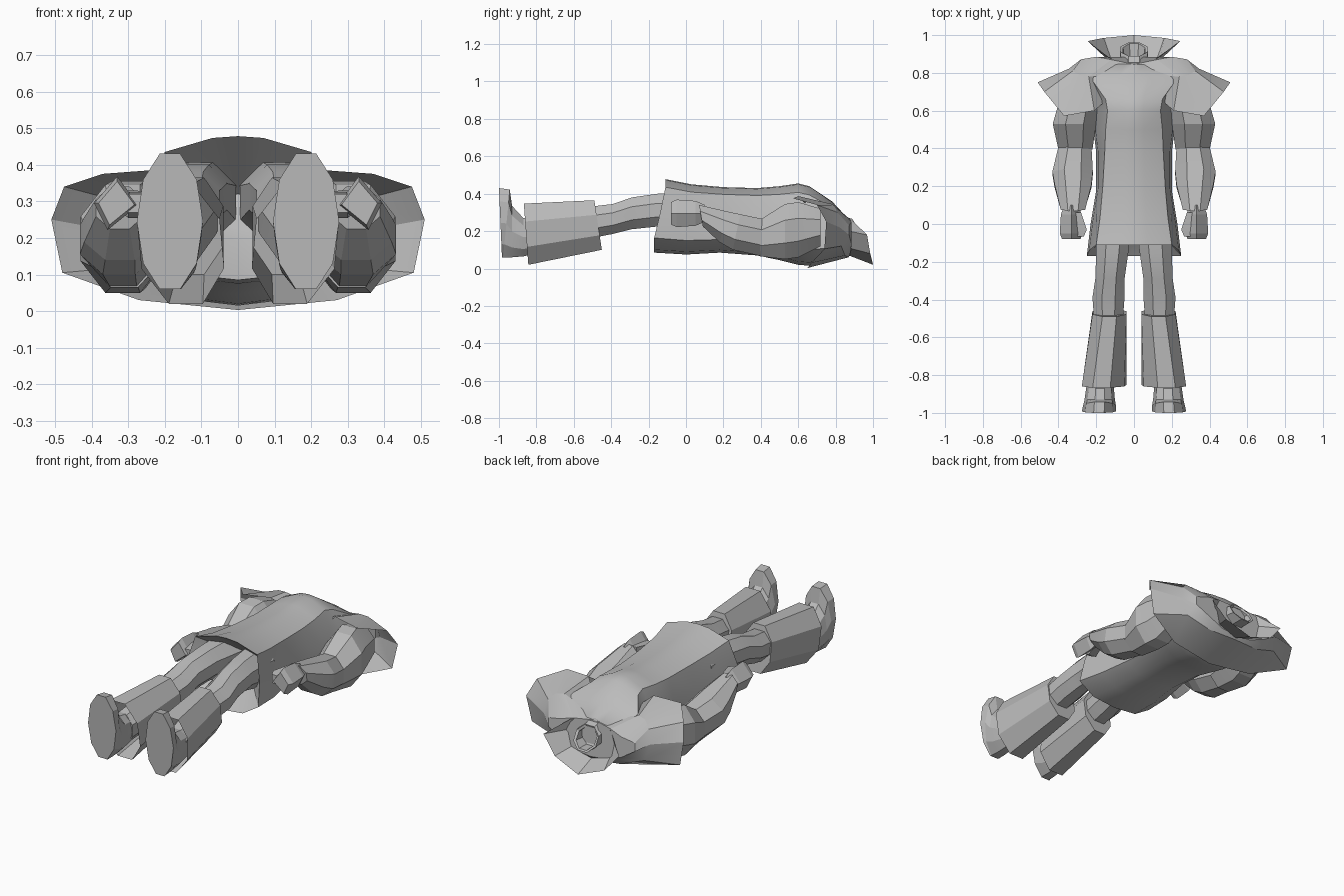
import bpy
import bmesh
from math import cos, sin, pi, radians
from mathutils import Vector

start_cube = bpy.data.objects.get("Cube")
if start_cube:
    bpy.data.objects.remove(start_cube, do_unlink=True)

grey = bpy.data.materials.new("plain grey")
grey.use_nodes = True
colour = (0.5, 0.5, 0.5, 1)
grey.diffuse_color = colour
grey.node_tree.nodes["Principled BSDF"].inputs["Base Color"].default_value = colour


def loft(name, rings, closed=True, cap_first=False, cap_last=False, mirror=False, smooth=25):
    """Skin a list of equal-length rings; optionally cap the ends and mirror in x."""
    bm = bmesh.new()
    rows = [[bm.verts.new(p) for p in ring] for ring in rings]
    count = len(rows[0])
    for a, b in zip(rows, rows[1:]):
        for i in range(count if closed else count - 1):
            j = (i + 1) % count
            bm.faces.new((a[i], a[j], b[j], b[i]))
    if cap_first:
        bm.faces.new(rows[0])
    if cap_last:
        bm.faces.new(rows[-1])
    bmesh.ops.recalc_face_normals(bm, faces=bm.faces)
    mesh = bpy.data.meshes.new(name)
    bm.to_mesh(mesh)
    bm.free()
    mesh.materials.append(grey)
    obj = bpy.data.objects.new(name, mesh)
    bpy.context.collection.objects.link(obj)
    if mirror:
        obj.modifiers.new("other side", 'MIRROR').use_mirror_merge = False
    bpy.ops.object.select_all(action='DESELECT')
    obj.select_set(True)
    bpy.context.view_layer.objects.active = obj
    bpy.ops.object.shade_smooth_by_angle(angle=radians(smooth))
    return obj


def section(y, x_min, x_max, z_min, z_max, sides=8, tilt=0.0, turn=0.0, skew=0.0):
    """Flat-sided polygon filling a box in x and z; tilt shifts y and skew shifts x with height."""
    cx, cz = (x_min + x_max) / 2, (z_min + z_max) / 2
    grow = 1 / cos(pi / sides)
    ring = []
    for i in range(sides):
        a = 2 * pi * (i + 0.5) / sides + turn
        u, v = cos(a) * grow, sin(a) * grow
        ring.append(Vector((cx + u * (x_max - x_min) / 2 + skew * v, y + tilt * v,
                            cz + v * (z_max - z_min) / 2)))
    return ring


def both_sides(half):
    """Complete a half ring that starts and ends on the centre line."""
    return half + [(-x, y, z) for x, y, z in reversed(half[1:-1])]


# Tunic: front panel, angled sides and rounded back
def tunic_ring(y_front, y_back, top, bottom, panel, side):
    h = top - bottom
    mid = (y_front + y_back) / 2
    return both_sides([
        (0, y_front, top), (panel * 0.35, y_front, top - 0.005),
        (panel, y_front, top - h * 0.11), (side * 0.95, mid, bottom + h * 0.52),
        (side, y_back, bottom + h * 0.2), (side * 0.6, y_back, bottom + h * 0.04),
        (0, y_back, bottom)])


# The first ring lies inside the hem and closes the tunic between the legs
loft("tunic", [
    tunic_ring(0.08, 0.0, 0.32, 0.2, 0.07, 0.09),
    tunic_ring(-0.11, -0.17, 0.478, 0.085, 0.2, 0.25),
    tunic_ring(0.03, 0.0, 0.45, 0.075, 0.18, 0.23),
    tunic_ring(0.2, 0.18, 0.435, 0.085, 0.165, 0.2),
    tunic_ring(0.38, 0.38, 0.43, 0.07, 0.155, 0.2),
    tunic_ring(0.5, 0.5, 0.44, 0.045, 0.15, 0.215),
    tunic_ring(0.6, 0.6, 0.455, 0.02, 0.14, 0.22),
    tunic_ring(0.66, 0.66, 0.44, 0.015, 0.15, 0.23),
    tunic_ring(0.78, 0.78, 0.36, 0.05, 0.235, 0.25),
    tunic_ring(0.845, 0.875, 0.29, 0.09, 0.13, 0.14),
], cap_first=True, cap_last=True, smooth=32)

# Shoulder mantle: flared open sheet, slit at the chest where it dips inside the tunic
neck_edge = [(0, 0.845, 0.28), (0.12, 0.87, 0.27), (0.2, 0.885, 0.25), (0.28, 0.872, 0.23),
             (0.28, 0.872, 0.18), (0.2, 0.885, 0.13), (0.1, 0.88, 0.09), (0, 0.88, 0.08)]
shoulder = [(0, 0.8, 0.27), (0.24, 0.78, 0.345), (0.29, 0.79, 0.338), (0.325, 0.81, 0.3),
            (0.345, 0.822, 0.22), (0.31, 0.83, 0.12), (0.17, 0.85, 0.07), (0, 0.87, 0.06)]
rim = [(0, 0.78, 0.2), (0.21, 0.6, 0.387), (0.37, 0.572, 0.375), (0.475, 0.7, 0.34),
       (0.51, 0.75, 0.25), (0.48, 0.74, 0.105), (0.27, 0.67, 0.03), (0, 0.65, 0.003)]
loft("shoulder_mantle", [both_sides(r) for r in (neck_edge, shoulder, rim)], cap_first=True)


# Collar: fan standing open behind the neck
def fan(half):
    return half + [(-x, y, z) for x, y, z in reversed(half[:-1])]


collar_base = [(0.1, 0.865, 0.27), (0.14, 0.87, 0.2), (0.12, 0.87, 0.11), (0, 0.87, 0.07)]
collar_tip = [(0.13, 0.88, 0.265), (0.245, 0.968, 0.18), (0.16, 0.985, 0.08), (0, 1, 0.02)]
loft("collar", [fan(collar_base), fan(collar_tip)], closed=False, smooth=10)

# Neck: short open tube with a sunken floor
loft("neck", [section(0.83, -0.075, 0.075, 0.14, 0.29, tilt=-0.02),
              section(0.925, -0.072, 0.072, 0.14, 0.265, tilt=-0.035),
              section(0.92, -0.058, 0.058, 0.15, 0.253, tilt=-0.035),
              section(0.86, -0.05, 0.05, 0.15, 0.25, tilt=-0.03)], cap_last=True, smooth=10)

# Arms: sleeve bulging above and below the elbow
loft("upper_arms", [
    section(0.72, 0.2, 0.38, 0.12, 0.32),
    section(0.6, 0.19, 0.41, 0.06, 0.355),
    section(0.53, 0.2, 0.43, 0.05, 0.345),
    section(0.395, 0.22, 0.4, 0.065, 0.26),
], cap_first=True, cap_last=True, mirror=True, smooth=10)
loft("forearms", [
    section(0.41, 0.225, 0.4, 0.065, 0.265),
    section(0.27, 0.218, 0.432, 0.1, 0.29, tilt=0.02),
    section(0.2, 0.225, 0.42, 0.14, 0.305, tilt=0.02),
    section(0.08, 0.258, 0.388, 0.225, 0.34, tilt=-0.01),
], cap_first=True, cap_last=True, mirror=True, smooth=10)


# Hands: leaning fists with a thumb on the inner side
def fist_ring(y, scale):
    outline = ((0.0, 0.07), (0.06, 0.0), (0.025, -0.07), (-0.055, -0.005))
    return [Vector((0.33 + u * scale, y, 0.295 + v * scale)) for u, v in outline]


loft("hands", [fist_ring(0.1, 0.65), fist_ring(0.05, 0.95), fist_ring(-0.05, 1.05),
               fist_ring(-0.08, 0.85)], cap_first=True, cap_last=True, mirror=True, smooth=10)
loft("thumbs", [section(0.06, 0.28, 0.32, 0.27, 0.33, sides=4),
                section(-0.03, 0.25, 0.3, 0.255, 0.325, sides=4),
                section(-0.065, 0.265, 0.3, 0.27, 0.32, sides=4)],
     cap_first=True, cap_last=True, mirror=True, smooth=10)

# Legs: thigh narrowing to the knee, shin running down inside the boot
loft("legs", [
    section(0.05, 0.005, 0.2, 0.18, 0.41),
    section(-0.15, 0.03, 0.2, 0.225, 0.4),
    section(-0.29, 0.05, 0.205, 0.21, 0.38),
    section(-0.39, 0.05, 0.22, 0.185, 0.345),
    section(-0.52, 0.06, 0.21, 0.16, 0.33),
    section(-0.82, 0.11, 0.24, 0.09, 0.26),
], cap_first=True, cap_last=True, mirror=True, smooth=15)

# Boot cuffs: wide flared tubes, open around the feet
loft("boot_cuffs", [
    section(-0.47, 0.04, 0.22, 0.1, 0.365, tilt=-0.02),
    section(-0.855, 0.045, 0.27, 0.02, 0.347, tilt=-0.012, skew=0.015),
], cap_first=True, mirror=True, smooth=10)


# Feet: heel, instep and upright flat sole with narrow ends
def foot_ring(y, x_min, x_max, z_min, z_max, tilt=0.0):
    return section(y, x_min, x_max, z_min, z_max, sides=10, tilt=tilt, turn=pi / 10)


loft("feet", [
    foot_ring(-0.8, 0.115, 0.24, 0.08, 0.26),
    foot_ring(-0.87, 0.11, 0.25, 0.065, 0.27),
    foot_ring(-0.93, 0.105, 0.258, 0.06, 0.335),
    foot_ring(-0.96, 0.1, 0.265, 0.06, 0.422, tilt=0.018),
    foot_ring(-0.992, 0.1, 0.272, 0.06, 0.43, tilt=-0.008),
], cap_first=True, cap_last=True, mirror=True, smooth=10)
